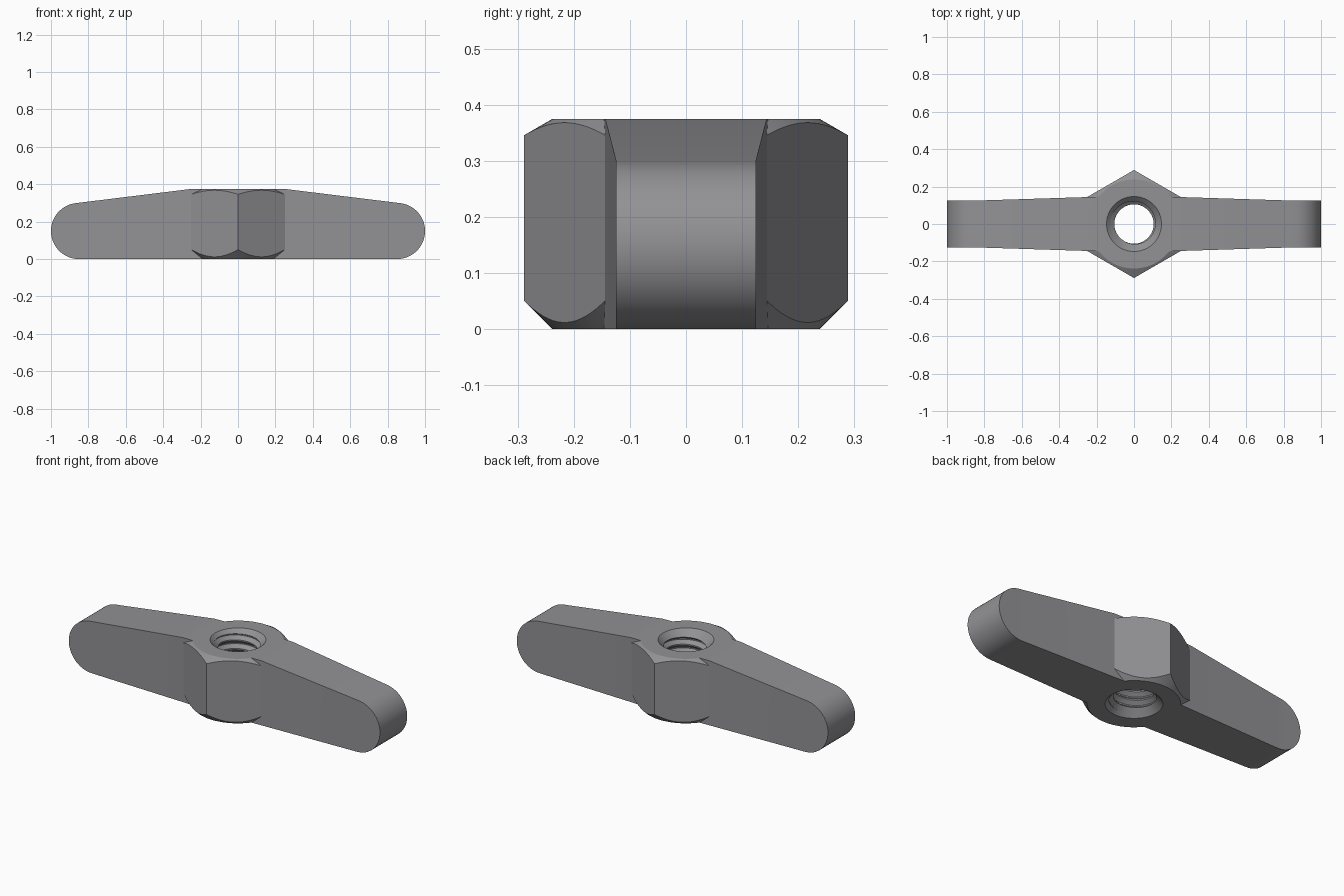
import bpy, bmesh
from math import pi, cos, sin, acos, atan2, hypot, radians

if "Cube" in bpy.data.objects:
    bpy.data.objects.remove(bpy.data.objects["Cube"])

H = 0.375          # nut height


def make_object(name, bm):
    bmesh.ops.recalc_face_normals(bm, faces=bm.faces[:])
    me = bpy.data.meshes.new(name)
    bm.to_mesh(me)
    bm.free()
    ob = bpy.data.objects.new(name, me)
    bpy.context.collection.objects.link(ob)
    return ob


def lathe(name, profile, n=96, turn=0.0):
    """Solid of revolution; the profile starts and ends on the axis."""
    bm = bmesh.new()
    bottom, top = bm.verts.new((0, 0, profile[0][1])), bm.verts.new((0, 0, profile[-1][1]))
    rings = [[bm.verts.new((r * cos(turn + 2 * pi * i / n), r * sin(turn + 2 * pi * i / n), z))
              for i in range(n)] for r, z in profile[1:-1]]
    for i in range(n):
        j = (i + 1) % n
        bm.faces.new((bottom, rings[0][j], rings[0][i]))
        bm.faces.new((top, rings[-1][i], rings[-1][j]))
        for a, b in zip(rings, rings[1:]):
            bm.faces.new((a[i], a[j], b[j], b[i]))
    bmesh.ops.dissolve_limit(bm, angle_limit=0.001, verts=bm.verts[:], edges=bm.edges[:])
    return make_object(name, bm)


def wing(name, side):
    """Tapered arm with a full round end of constant width."""
    r, cx, n = 0.15, 0.85, 28
    # tangent point of the sloping top edge on the end circle
    dx, dz = 0.25 - cx, H - r
    a0 = atan2(dz, dx) - acos(r / hypot(dx, dz))
    arc = [(a0 + (-pi / 2 - a0) * i / n) for i in range(n + 1)]
    arc = [(cx + r * cos(a), r + r * sin(a)) for a in arc]
    tx, tz = arc[0]
    z_end = H + (tz - H) * (cx - 0.25) / (tx - 0.25)
    pts = [(0.17, 0), (0.17, H), (0.25, H), (cx, z_end)] + arc
    half = lambda x: 0.125 + max(0, cx - x) * 0.019 / 0.6
    bm = bmesh.new()
    front = [bm.verts.new((side * x, -half(x), z)) for x, z in pts]
    back = [bm.verts.new((side * x, half(x), z)) for x, z in pts]
    for s in (front, back):
        bm.faces.new(s[:4] + s[-1:])
        bm.faces.new(s[3:])
    for i in range(len(pts)):
        j = (i + 1) % len(pts)
        bm.faces.new((front[i], front[j], back[j], back[i]))
    return make_object(name, bm)


def thread(name, pitch=0.05, n=64):
    """Helical cutter for the threaded bore."""
    section = [(0, 0.105), (0.15, 0.105), (0.51, 0.127), (0.64, 0.127)]
    rows = [(t + f, r) for t in range(-3, 11) for f, r in section]
    bm = bmesh.new()
    v = [[bm.verts.new((r * cos(2 * pi * s / n), r * sin(2 * pi * s / n), pitch * (f + s / n)))
          for s in range(n)] for f, r in rows]
    for k in range(len(rows) - 1):
        for s in range(n):
            if s < n - 1:
                bm.faces.new((v[k][s], v[k][s + 1], v[k + 1][s + 1], v[k + 1][s]))
            elif k + 5 < len(rows):
                bm.faces.new((v[k][s], v[k + 4][0], v[k + 5][0], v[k + 1][s]))
    # close both ends, outside the nut
    low, high = bm.verts.new((0, 0, -0.3)), bm.verts.new((0, 0, 0.7))
    for e in [e for e in bm.edges if e.is_boundary]:
        z = (e.verts[0].co.z + e.verts[1].co.z) / 2
        bm.faces.new((e.verts[0], e.verts[1], low if z < H / 2 else high))
    return make_object(name, bm)


def select_only(ob):
    bpy.ops.object.select_all(action='DESELECT')
    bpy.context.view_layer.objects.active = ob
    ob.select_set(True)


def combine(ob, other, operation):
    m = ob.modifiers.new(operation, 'BOOLEAN')
    m.operation, m.object, m.solver = operation, other, 'EXACT'
    select_only(ob)
    bpy.ops.object.modifier_apply(modifier=m.name)
    bpy.data.objects.remove(other)


# Hexagonal hub, corners turned off at both ends
nut = lathe("wing_nut", [(0, -0.05), (0.2887, -0.05), (0.2887, 0.45), (0, 0.45)], 6, pi / 2)
turned = lathe("turned_corners", [(0, 0), (0.238, 0), (0.33, 0.092),
                                  (0.33, H - 0.053), (0.238, H), (0, H)], 96, pi / 96)
combine(nut, turned, 'INTERSECT')

# Two wings
for side, label in ((-1, "left_wing"), (1, "right_wing")):
    combine(nut, wing(label, side), 'UNION')

# Threaded bore with a countersink at each end
combine(nut, thread("thread_cutter"), 'DIFFERENCE')
combine(nut, lathe("top_countersink", [(0, H - 0.147), (0.187, H + 0.04), (0, H + 0.04)]), 'DIFFERENCE')
combine(nut, lathe("bottom_countersink", [(0, -0.04), (0.187, -0.04), (0, 0.147)]), 'DIFFERENCE')

# Dark steel
steel = bpy.data.materials.new("dark_steel")
steel.diffuse_color = (0.29, 0.29, 0.305, 1)
steel.use_nodes = True
steel.node_tree.nodes["Principled BSDF"].inputs["Base Color"].default_value = steel.diffuse_color
nut.data.materials.clear()
nut.data.materials.append(steel)
for p in nut.data.polygons:
    p.material_index = 0

# Smooth curved faces, keep the edges crisp
select_only(nut)
bpy.ops.object.shade_smooth_by_angle(angle=radians(12))
